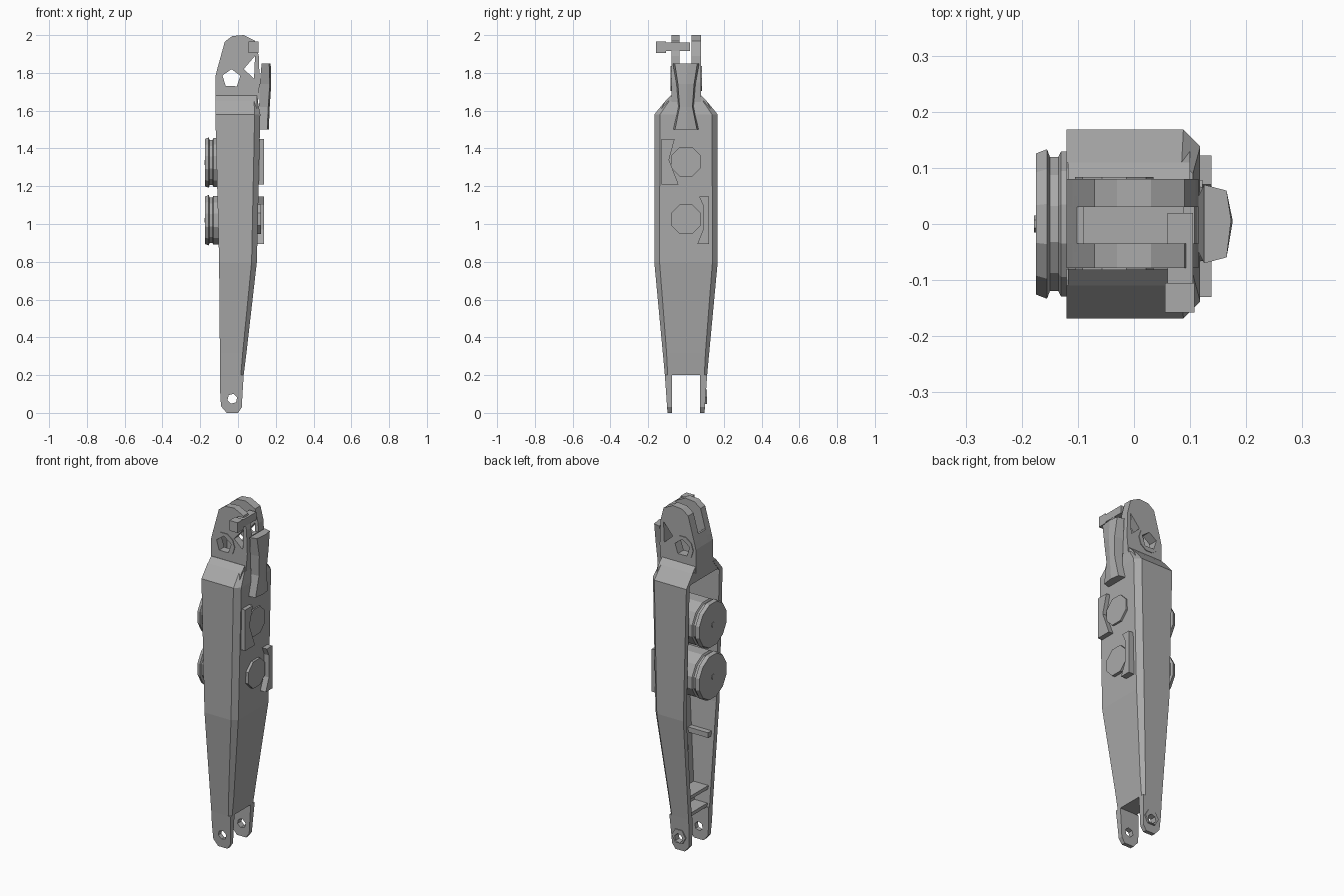
import bpy, bmesh
from math import cos, sin, pi
from mathutils import Vector

cube = bpy.data.objects.get("Cube")
if cube:
    bpy.data.objects.remove(cube, do_unlink=True)

grey = bpy.data.materials.new("plain grey metal")
grey.use_nodes = True
tone = (0.4, 0.4, 0.4, 1)
grey.diffuse_color = tone
grey.node_tree.nodes["Principled BSDF"].inputs["Base Color"].default_value = tone


def loft(name, rings):
    """Skin matching closed rings and cap both ends."""
    bm = bmesh.new()
    loops = [[bm.verts.new(p) for p in ring] for ring in rings]
    n = len(loops[0])
    for a, b in zip(loops, loops[1:]):
        for i in range(n):
            j = (i + 1) % n
            bm.faces.new((a[i], a[j], b[j], b[i]))
    bm.faces.new(loops[0][::-1])
    bm.faces.new(loops[-1])
    bmesh.ops.recalc_face_normals(bm, faces=bm.faces)
    mesh = bpy.data.meshes.new(name)
    bm.to_mesh(mesh)
    bm.free()
    mesh.materials.append(grey)
    obj = bpy.data.objects.new(name, mesh)
    bpy.context.collection.objects.link(obj)
    return obj


def prism(name, pts, axis, a, b):
    """Extrude a (y, z) outline along x or an (x, z) outline along y."""
    place = (lambda u, v, d: (d, u, v)) if axis == "x" else (lambda u, v, d: (u, d, v))
    return loft(name, [[place(u, v, d) for u, v in pts] for d in (a, b)])


def box(name, x0, x1, y0, y1, z0, z1):
    return prism(name, [(x0, z0), (x1, z0), (x1, z1), (x0, z1)], "y", y0, y1)


def ngon(cu, cv, r, n, turn=0.0):
    return [(cu + r * cos(turn + 2 * pi * i / n), cv + r * sin(turn + 2 * pi * i / n))
            for i in range(n)]


def cut(obj, outline, y0, y1):
    """Punch an outline through a part along y."""
    cutter = prism("hole_cutter", outline, "y", y0, y1)
    cutter.hide_render = True
    mod = obj.modifiers.new("hole", "BOOLEAN")
    mod.operation, mod.solver, mod.object = "DIFFERENCE", "EXACT", cutter
    bpy.context.view_layer.objects.active = obj
    bpy.ops.object.modifier_apply(modifier=mod.name)
    bpy.data.objects.remove(cutter, do_unlink=True)


# Main arm: an open channel with chamfered outer edges
def channel(z, x0, x1, h, c, t=0.03):
    half = [(x0, h - t), (x0, h), (x1 - c, h), (x1, h - c)]
    inner = [(x1 - t, h - t)]
    pos = inner + half
    neg = [(x, -y) for x, y in reversed(pos)]
    return [Vector((x, y, z)) for x, y in pos + neg]


loft("arm_channel", [
    channel(0.20, -0.095, 0.03, 0.112, 0.015),
    channel(0.32, -0.096, 0.045, 0.123, 0.02),
    channel(0.80, -0.10, 0.10, 0.168, 0.028),
    channel(1.58, -0.12, 0.118, 0.168, 0.03),
    channel(1.65, -0.12, 0.105, 0.11, 0.02),
])
prism("arm_top_cap", [(-0.14, 1.59), (0.14, 1.59), (0.11, 1.65), (0.08, 1.68),
                      (-0.08, 1.68), (-0.11, 1.65)], "x", -0.118, 0.10)

# Ribs inside the channel
for i, (z, x1, h) in enumerate([(0.20, 0.025, 0.10), (0.30, 0.035, 0.11)]):
    box(f"channel_rib_{i + 1}", -0.08, x1, -h, h, z, z + 0.02)
for s in (-1, 1):
    y0, y1 = sorted((s * 0.09, s * 0.135))
    box("wall_ridge", -0.08, 0.05, y0, y1, 0.60, 0.63)

# Lower fork
leg_top = [(-0.095, 0.2), (-0.095, 0.12), (-0.09, 0.035), (-0.06, 0.0),
           (0.0, 0.0), (0.02, 0.03), (0.025, 0.12), (0.03, 0.2)]
for side, s in (("front", -1), ("back", 1)):
    rings = [[(x, s * y0, z) for x, z in leg_top] for y0 in (0.075,)]
    rings.append([(x, s * (0.098 + 0.07 * z), z) for x, z in leg_top])
    leg = loft(f"{side}_fork_leg", rings)
    cut(leg, ngon(-0.03, 0.075, 0.027, 6, 0.3), -0.2, 0.2)
boss = prism("fork_pin_boss", ngon(-0.03, 0.085, 0.045, 6), "y", 0.098, 0.112)
cut(boss, ngon(-0.03, 0.075, 0.027, 6, 0.3), 0.0, 0.2)

# Upper head: two side plates with openings
head = [(-0.12, 1.64), (0.105, 1.64), (0.115, 1.75), (0.11, 1.89), (0.09, 1.97),
        (0.03, 2.0), (-0.03, 1.995), (-0.07, 1.965), (-0.11, 1.82), (-0.12, 1.78)]
opening = ngon(-0.035, 1.77, 0.05, 5, 0.3)
window = [(0.03, 1.82), (0.085, 1.77), (0.09, 1.89)]
for side, y0, y1, face in (("front", -0.078, -0.035, -0.082), ("back", 0.03, 0.08, 0.084)):
    plate = prism(f"{side}_head_plate", head, "y", y0, y1)
    cut(plate, opening, -0.2, 0.2)
    cut(plate, window, -0.2, 0.2)
    edge = y0 if face < 0 else y1
    ring = prism(f"{side}_opening_rim", ngon(-0.035, 1.77, 0.07, 10), "y",
                 min(edge, face), max(edge, face))
    cut(ring, opening, -0.2, 0.2)

# Head end walls and crossbar
prism("head_outer_wall", [(-0.12, 1.66), (-0.092, 1.66), (-0.092, 1.8), (-0.09, 1.85),
                          (-0.102, 1.85), (-0.12, 1.78)], "y", -0.05, 0.05)
box("head_inner_wall", 0.088, 0.108, -0.05, 0.05, 1.66, 1.84)
box("head_crossbar", 0.06, 0.105, -0.145, 0.02, 1.915, 1.96)
box("crossbar_end", 0.055, 0.108, -0.158, -0.105, 1.905, 1.965)

# Bent lever on the closed face
path = [(1.5, 0.112, 0.155, 0.068), (1.62, 0.112, 0.16, 0.04),
        (1.74, 0.115, 0.168, 0.05), (1.85, 0.125, 0.165, 0.07)]
loft("bent_lever", [[(a, -w, z), (b, -w * 0.85, z), (b + 0.008, w * 0.1, z),
                     (b, w * 0.85, z), (a, w, z)] for z, a, b, w in path])

# Paired round drums on the open side, with hub caps opposite
for name, z in (("upper", 1.325), ("lower", 1.02)):
    def drum_ring(x, r):
        return [(x, u, v) for u, v in ngon(0, z, r, 12, pi / 12)]
    loft(f"{name}_drum", [drum_ring(x, r) for x, r in (
        (-0.175, 0.13), (-0.155, 0.138), (-0.15, 0.124), (-0.135, 0.124),
        (-0.13, 0.134), (0.08, 0.134))])
    prism(f"{name}_drum_hub", ngon(0, z, 0.015, 6), "x", -0.178, -0.17)
    prism(f"{name}_hub_cap", ngon(0, z + 0.005, 0.085, 8, pi / 8), "x", 0.09, 0.122)

# Raised side tabs beside the hub caps
prism("upper_tab", [(-0.13, 1.45), (-0.06, 1.45), (-0.09, 1.34), (-0.04, 1.21),
                    (-0.13, 1.21)], "x", 0.085, 0.138)
prism("lower_tab", [(0.07, 1.145), (0.122, 1.145), (0.122, 0.895), (0.06, 0.895),
                    (0.09, 0.97), (0.09, 1.1)], "x", 0.085, 0.138)
